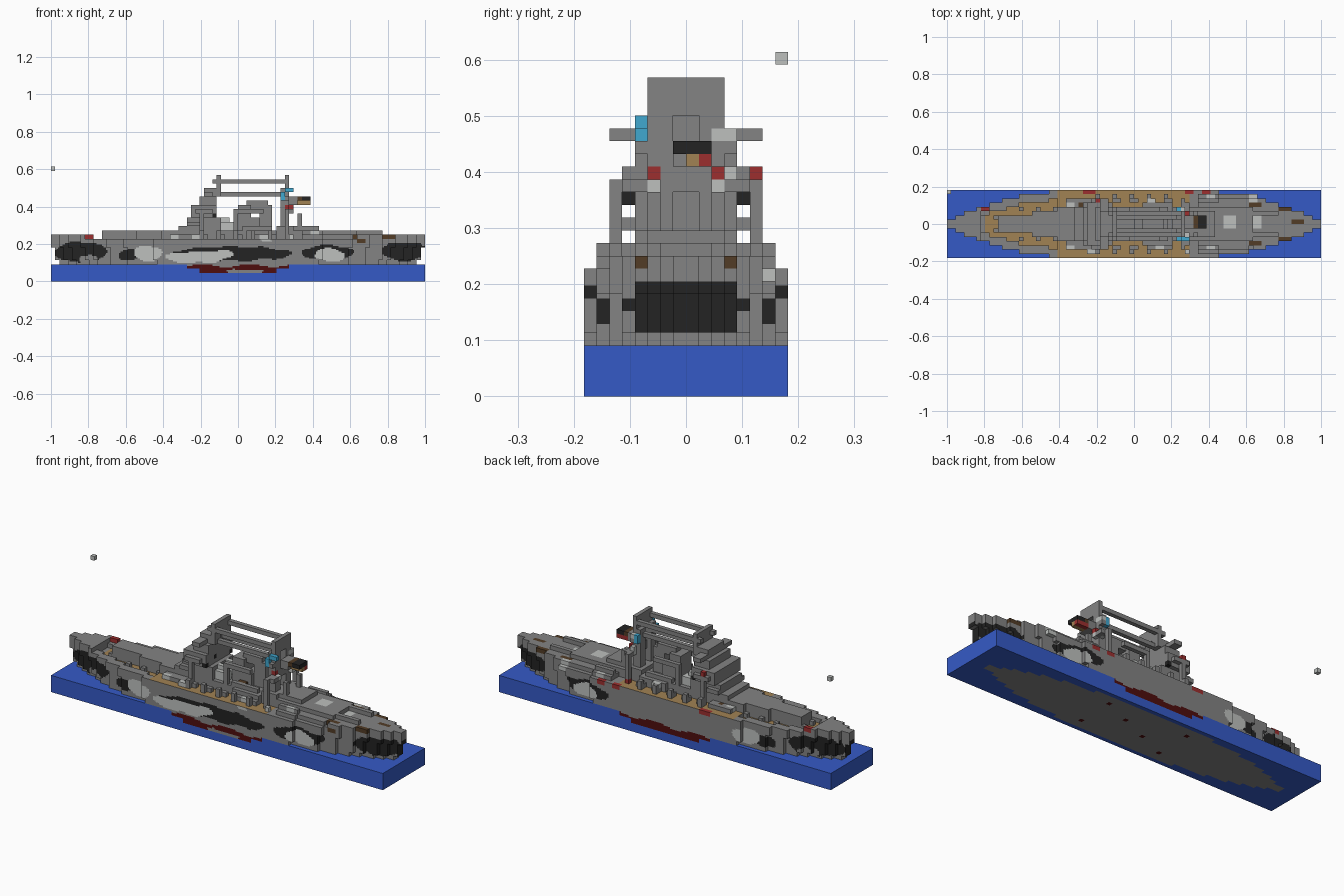
import bpy
from math import sin

U = 1 / 44  # block size
if "Cube" in bpy.data.objects:
    bpy.data.objects.remove(bpy.data.objects["Cube"])

COLOURS = {"steel grey": "838383", "light grey": "BDC0BE", "black": "232323",
           "water blue": "355AC6", "hull red": "4E0D0D", "signal red": "9C2F2F",
           "deck tan": "A18253", "brown": "523C26", "cyan": "41A8D0"}
GREY, LIGHT, BLACK, BLUE, HULL_RED, RED, TAN, BROWN, CYAN = range(9)


def linear(h):
    v = [int(h[i:i + 2], 16) / 255 for i in (0, 2, 4)]
    return [c / 12.92 if c < 0.04 else ((c + 0.055) / 1.055) ** 2.4 for c in v] + [1]


materials = []
for name, code in COLOURS.items():
    m = bpy.data.materials.new(name)
    m.use_nodes = True
    m.diffuse_color = linear(code)
    node = m.node_tree.nodes["Principled BSDF"]
    node.inputs["Base Color"].default_value = linear(code)
    node.inputs["Roughness"].default_value = 0.8
    materials.append(m)

cells = {}  # block position -> (part, colour)


def box(part, x, y, z, colour=GREY):
    for i in range(*x):
        for j in range(*y):
            for k in range(*z):
                cells[i, j, k] = (part, colour)


def both(part, x, y, z, colour=GREY):
    box(part, x, y, z, colour)
    box(part, x, (-y[1], -y[0]), z, colour)


# Water slab
box("water", (-44, 44), (-8, 8), (0, 4), BLUE)


# Hull: pointed at both ends, narrower below the waterline
def half_width(i, k):
    widths = (6.6, 6.9, 7.32, 7.48)
    lengths = (40, 39, 36, 36, 42, 43, 43, 43)
    w = widths[k] if k < 4 else 8
    length = lengths[k] if k < 8 else 44
    t = abs(i + 0.5) / length
    return 0 if t > 1 else max(1, round(w * (1 - t ** 3) + 0.3))


def deck_height(i, edge):
    if i < -36:
        return 11
    if i < -18:
        return 10 if edge < 2 else 9
    return 11 if i > 27 or (i > 14 and edge > 1) else 10


for i in range(-44, 44):
    for k in range(11):
        w = min(8, half_width(i, k))
        for j in range(-w, w):
            edge = min(8, half_width(i, 9)) - abs(j + 0.5)
            if k < deck_height(i, edge):
                cells[i, j, k] = ("hull", GREY)

# Bow turret, barrels and centre deckhouse
both("bow_barrels", (-33, -28), (1, 2), (9, 10))
box("bow_turret", (-32, -20), (-2, 2), (9, 12))
box("bow_turret", (-24, -16), (-3, 3), (9, 12))
box("deckhouse", (-18, 14), (-4, 4), (9, 12))
both("deckhouse", (-16, -10), (4, 6), (10, 11))
both("deckhouse", (2, 9), (4, 5), (10, 12))

# Forward tower in rising steps, widths in half-beams
for x0, x1, w, z0, z1 in ((-14, -4, 4, 12, 13), (-12, -4, 4, 13, 15), (-11, -5, 5, 15, 18),
                          (-9, -5, 4, 18, 20), (-8, -5, 3, 20, 22)):
    box("forward_tower", (x0, x1), (-w, w), (z0, z1))
both("tower_wings", (-8, -6), (3, 6), (20, 21))
both("tower_wings", (-10, -6), (5, 6), (16, 17))
both("tower_wings", (-9, -8), (5, 6), (11, 17))
both("tower_wings", (-12, -9), (4, 5), (13, 14))
box("tower_flag", (-9, -8), (5, 6), (17, 18), RED)
both("lookout_windows", (-6, -5), (4, 5), (15, 16), BLACK)
box("lookout_windows", (-6, -5), (-2, -1), (16, 17), BLACK)

# Overhead gantry: cross bars and twin lengthwise beams
for x in (-5, 11):
    box("gantry_bar", (x, x + 1), (-3, 3), (22, 25))
    both("gantry_post", (x, x + 1), (1, 3), (20, 22))
both("gantry_beam", (-6, 12), (2, 3), (23, 24))
both("gantry_beam", (-5, 11), (1, 2), (20, 21))

# Funnel and midship machinery
box("funnel", (0, 3), (-2, 2), (12, 18))
box("funnel", (3, 5), (-2, 2), (12, 15))
box("funnel", (5, 8), (-1, 1), (12, 18))
box("funnel", (2, 7), (-1, 1), (17, 19))
both("funnel", (1, 8), (3, 4), (12, 13))
both("midship_davits", (-1, 0), (3, 4), (12, 17))
both("midship_davits", (-1, 6), (3, 4), (16, 17))
both("launches", (-4, -1), (1, 3), (12, 14), LIGHT)
both("launches", (-4, -2), (1, 2), (14, 15), LIGHT)
box("cargo", (2, 4), (-3, -2), (12, 13), BROWN)

# Aft mast with legs, platforms and lookout pod
both("aft_mast", (10, 12), (1, 3), (12, 22))
box("aft_mast", (11, 12), (-3, 3), (16, 18))
box("aft_mast", (9, 13), (-4, 4), (12, 13))
both("aft_mast", (11, 13), (3, 5), (16, 17))
both("aft_mast", (11, 12), (3, 4), (19, 20))
both("aft_mast", (11, 12), (5, 6), (10, 17))
box("aft_mast", (12, 14), (-1, 2), (18, 20))
both("aft_mast", (14, 15), (2, 3), (12, 16))
box("lookout_pod", (14, 15), (-1, 2), (19, 20), BROWN)
box("lookout_pod", (15, 17), (-1, 2), (19, 20), BLACK)
box("lookout_pod", (14, 17), (0, 1), (18, 19), TAN)
box("lookout_pod", (14, 17), (1, 2), (18, 19), RED)
box("signal_flags", (11, 13), (-4, -3), (21, 22), CYAN)
both("signal_flags", (10, 11), (3, 4), (19, 21), CYAN)
box("signal_flags", (11, 12), (-3, -2), (17, 18), RED)
box("signal_flags", (11, 13), (2, 3), (17, 18), RED)
both("lamps", (12, 13), (2, 3), (16, 17), LIGHT)
box("lamps", (11, 12), (3, 4), (16, 18), LIGHT)
box("lamps", (11, 12), (2, 4), (20, 21), LIGHT)

# Aft deckhouse, turret tops and barrels
box("aft_deckhouse", (13, 28), (-4, 4), (10, 12))
box("aft_deckhouse", (13, 19), (-3, 3), (12, 13))
both("aft_deckhouse", (15, 20), (5, 6), (10, 12))
box("aft_turret", (21, 24), (-1, 2), (11, 12), LIGHT)
box("aft_turret", (28, 30), (-1, 2), (10, 11), LIGHT)
both("aft_barrels", (24, 34), (2, 3), (11, 12))

# Small deck guns and painted fittings: position, length, colour
for x, y, z, n, c in ((-16, 4, 10, 2, LIGHT), (-16, -6, 10, 2, LIGHT), (-12, 7, 9, 3, RED),
                      (-11, -7, 10, 2, LIGHT), (3, 5, 11, 2, LIGHT), (5, -6, 10, 2, LIGHT),
                      (8, -6, 10, 1, LIGHT), (12, -7, 10, 1, LIGHT), (12, 7, 9, 2, RED),
                      (11, 5, 10, 1, RED), (16, 7, 9, 2, RED), (17, 6, 10, 2, LIGHT),
                      (17, -6, 11, 2, LIGHT), (27, 5, 10, 2, LIGHT), (27, 6, 9, 2, LIGHT),
                      (-36, 3, 10, 2, RED), (27, 4, 10, 3, BROWN), (27, -5, 10, 3, BROWN),
                      (34, -4, 10, 3, BROWN), (37, 0, 10, 3, BROWN), (34, 3, 10, 3, BROWN),
                      (-13, 4, 10, 1, BROWN), (28, -6, 9, 2, BROWN)):
    box("deck_fittings", (x, x + n), (y, y + 1), (z, z + 1), c)
for x in range(-9, 11, 4):
    both("deck_guns", (x, x + 1), (6, 7), (10, 12))
    both("deck_guns", (x, x + 2), (5, 6), (10, 11))
for x in range(-31, -18, 4):
    both("bow_guns", (x, x + 1), (3, 4), (9, 10))
box("signal_buoy", (-44, -43), (7, 8), (26, 27), LIGHT)

# Camouflage blobs: centre x, centre z, radius x, radius z, colour, starboard only
BLOBS = ((-0.84, 0.155, 0.14, 0.055, BLACK, False), (-0.80, 0.12, 0.05, 0.025, GREY, False),
         (-0.58, 0.14, 0.06, 0.03, BLACK, False), (-0.48, 0.15, 0.075, 0.042, LIGHT, False),
         (-0.03, 0.148, 0.32, 0.038, BLACK, True), (-0.23, 0.128, 0.16, 0.03, LIGHT, True),
         (-0.11, 0.142, 0.09, 0.024, LIGHT, True), (0.48, 0.155, 0.14, 0.038, BLACK, False),
         (0.49, 0.14, 0.08, 0.036, LIGHT, False), (0.89, 0.16, 0.12, 0.05, BLACK, False),
         (0.04, 0.05, 0.1, 0.014, GREY, True), (0.15, 0.218, 0.03, 0.012, LIGHT, True))


def hull_paint(p, normal):
    x, y, z = p
    if normal[2] > 0:  # planked deck
        edge = min(8, half_width(int(x // U), 9)) - abs(y / U)
        planked = -0.8 < x < 0.3 and edge > (2 if x < -0.41 else 0)
        return TAN if planked else GREY
    if normal[2] < 0:  # worn red spots on the keel
        return HULL_RED if sin(19 * x) * sin(31 * y + 7 * x) > 0.97 else GREY
    if abs(normal[0]) and abs(x) > 0.8:
        return BLACK if 0.115 < z < 0.205 and abs(y) < 0.09 else GREY
    colour = HULL_RED if z < 0.085 + 0.008 * sin(25 * x) else GREY
    zz = z + 0.005 * sin(37 * x)
    for cx, cz, rx, rz, c, starboard in BLOBS:
        if ((x - cx) / rx) ** 2 + ((zz - cz) / rz) ** 2 < 1 and (y < 0 or not starboard):
            colour = c
    return GREY if normal[0] and colour == LIGHT else colour


# Turn the exposed block faces of every part into a mesh
DIRS = [tuple(s if a == b else 0 for b in range(3)) for a in range(3) for s in (-1, 1)]
meshes = {}
for cell, (part, colour) in cells.items():
    verts, faces, mats = meshes.setdefault(part, ({}, [], []))
    for d in DIRS:
        if tuple(c + n for c, n in zip(cell, d)) in cells:
            continue
        axis = [abs(n) for n in d].index(1)
        a, b = (axis + 1) % 3, (axis + 2) % 3
        n = 3 if part == "hull" and axis != 2 else 1
        for s in range(n):
            for t in range(n):
                quad = []
                for da, db in ((0, 0), (1, 0), (1, 1), (0, 1)):
                    p = [c * 6 for c in cell]
                    p[axis] += 6 if d[axis] > 0 else 0
                    p[a] += (s + da) * 6 // n
                    p[b] += (t + db) * 6 // n
                    quad.append(tuple(p))
                centre = [sum(q[m] for q in quad) / 24 * U for m in range(3)]
                if d[axis] < 0:
                    quad.reverse()
                faces.append([verts.setdefault(q, len(verts)) for q in quad])
                mats.append(hull_paint(centre, d) if part == "hull" else colour)

for part, (verts, faces, mats) in meshes.items():
    mesh = bpy.data.meshes.new(part)
    mesh.from_pydata([[c / 6 * U for c in v] for v in verts], [], faces)
    for m in materials:
        mesh.materials.append(m)
    mesh.polygons.foreach_set("material_index", mats)
    mesh.update()
    bpy.context.scene.collection.objects.link(bpy.data.objects.new(part, mesh))
